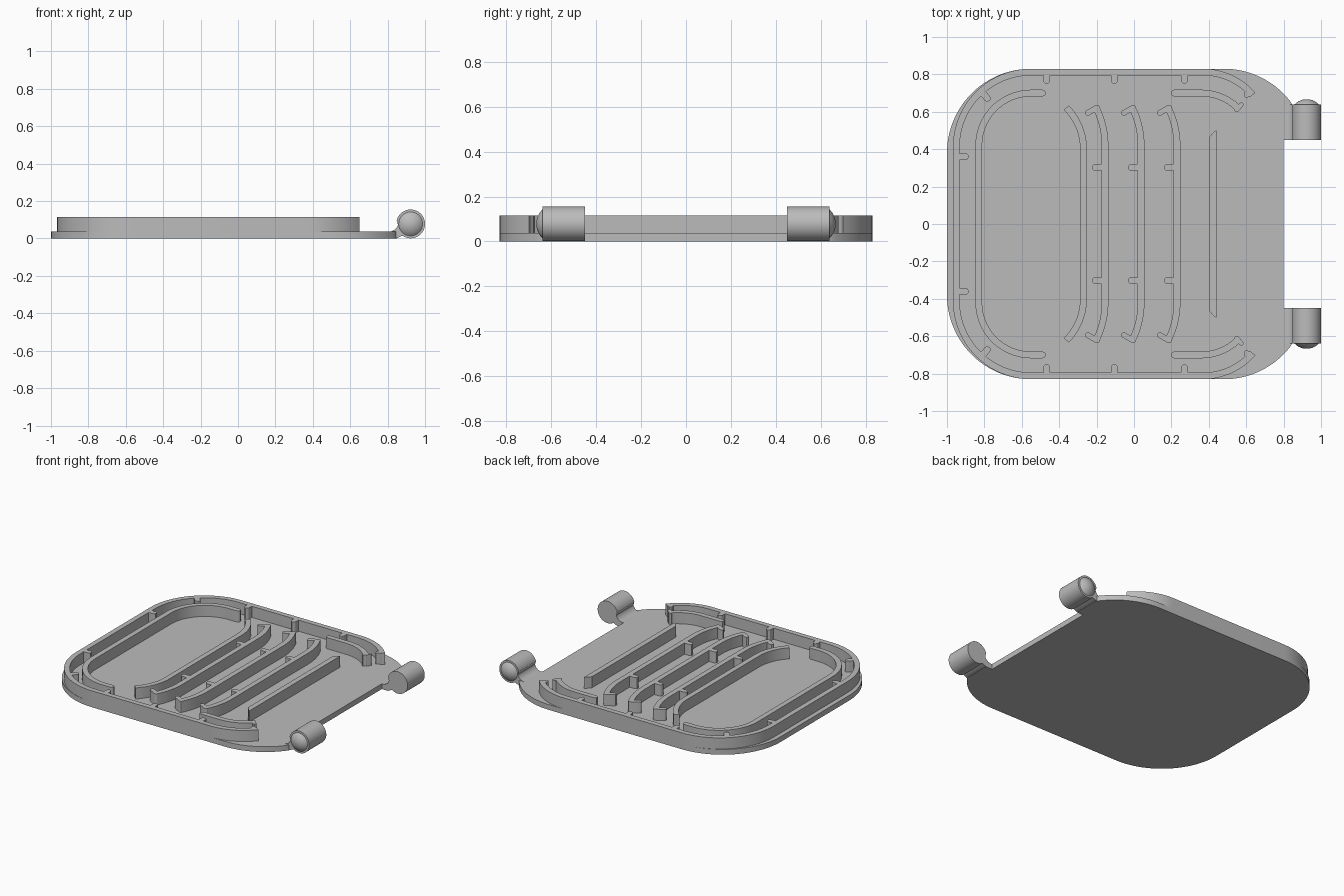
import bpy, bmesh
from math import sin, cos, pi, radians, sqrt
from mathutils import Vector

cube = bpy.data.objects.get("Cube")
if cube:
    bpy.data.objects.remove(cube, do_unlink=True)

FLOOR, RIM, THICK = 0.037, 0.115, 0.036

grey = bpy.data.materials.new("plain grey")
grey.use_nodes = True
grey.diffuse_color = (0.5, 0.5, 0.5, 1)
grey.node_tree.nodes["Principled BSDF"].inputs["Base Color"].default_value = (0.5, 0.5, 0.5, 1)


def finish(name, bm):
    bmesh.ops.recalc_face_normals(bm, faces=bm.faces)
    mesh = bpy.data.meshes.new(name)
    bm.to_mesh(mesh)
    bm.free()
    mesh.materials.append(grey)
    ob = bpy.data.objects.new(name, mesh)
    bpy.context.collection.objects.link(ob)
    bpy.ops.object.select_all(action='DESELECT')
    ob.select_set(True)
    bpy.context.view_layer.objects.active = ob
    bpy.ops.object.shade_smooth_by_angle(angle=radians(30))
    return ob


def extruded(points, offset):
    """Solid made from an outline of 3D points swept along offset."""
    bm = bmesh.new()
    face = bm.faces.new([bm.verts.new(p) for p in points])
    new = bmesh.ops.extrude_face_region(bm, geom=[face])["geom"]
    bmesh.ops.translate(bm, vec=offset, verts=[v for v in new if isinstance(v, bmesh.types.BMVert)])
    return bm


def upright(name, outline):
    pts = [(x, y, FLOOR) for x, y in outline]
    return finish(name, extruded(pts, (0, 0, RIM - FLOOR)))


def arc(cx, cy, r, a0, a1, n=16):
    return [(cx + r * cos(radians(a0 + (a1 - a0) * i / n)),
             cy + r * sin(radians(a0 + (a1 - a0) * i / n))) for i in range(n + 1)]


def flip(path):
    return [(x, -y) for x, y in path]


def ribbon(name, path, width=THICK, rounded=True):
    """Thin upright wall following a path, with round or square ends."""
    p = [Vector(q) for q in path]
    half = width / 2
    left, right = [], []
    for i, q in enumerate(p):
        d = (p[min(i + 1, len(p) - 1)] - p[max(i - 1, 0)]).normalized()
        n = Vector((-d.y, d.x)) * half
        left.append(q + n)
        right.append(q - n)

    def cap(centre, start):
        if not rounded:
            return []
        out = []
        for k in range(1, 6):
            a = -pi * k / 6
            out.append(centre + Vector((start.x * cos(a) - start.y * sin(a),
                                        start.x * sin(a) + start.y * cos(a))))
        return out

    outline = left + cap(p[-1], left[-1] - p[-1]) + right[::-1] + cap(p[0], right[0] - p[0])
    return upright(name, [tuple(q) for q in outline])


# Base plate with rounded corners and a notch between the hinges
half = arc(-0.55, 0.38, 0.45, 180, 90, 24) + arc(0.48, 0.38, 0.45, 90, 37, 18)
half += [(0.85, 0.63), (0.85, 0.45), (0.80, 0.45)]
plate = extruded([(x, y, 0) for x, y in half + flip(half)[::-1]], (0, 0, FLOOR))
notch = [e for e in plate.edges if all(abs(v.co.x - 0.8) < 1e-4 and v.co.z < 1e-4 for v in e.verts)]
bmesh.ops.bevel(plate, geom=notch, offset=0.02, segments=4, profile=0.5, affect='EDGES')
finish("base_plate", plate)

# Outer rim wall, open on the hinge side
half = arc(-0.55, 0.412, 0.4, 180, 90, 24) + arc(0.37, 0.462, 0.35, 90, 41)
ribbon("outer_rim", flip(half)[::-1] + half, rounded=False)

# Inner ring on the side away from the hinges
half = arc(-0.55, 0.42, 0.28, 180, 90, 20) + [(-0.49, 0.70)]
ribbon("inner_ring", flip(half)[::-1] + half)

# Long rib with curved ends
half = arc(-0.584, 0.4, 0.314, 0, 45)
ribbon("curved_rib", flip(half)[::-1] + half, rounded=False)

# Three hooked ribs with side pegs
for i, x in enumerate((-0.155, 0.038, 0.23)):
    half = arc(x - 0.45, 0.42, 0.45, 0, 27)
    ribbon(f"hooked_rib_{i + 1}", flip(half)[::-1] + half, rounded=False)
    for side in (1, -1):
        tag = "back" if side > 0 else "front"
        ribbon(f"rib_hook_{i + 1}_{tag}", [(x - 0.043, side * 0.622), (x - 0.092, side * 0.594)], 0.03)
        ribbon(f"rib_peg_{i + 1}_{tag}", [(x, side * 0.303), (x - 0.052, side * 0.303)])

# Straight rib with slanted ends
half = [(0.403, 0.465), (0.43, 0.497), (0.44, 0.5)]
upright("straight_rib", half + flip(half)[::-1])

for side, tag in ((1, "back"), (-1, "front")):
    def place(path):
        return path if side > 0 else flip(path)

    # Short inner wall with a crossbar, and the barb at the rim end
    ribbon(f"short_wall_{tag}", place([(0.215, 0.7)] + arc(0.36, 0.422, 0.278, 90, 46)))
    ribbon(f"short_wall_bar_{tag}", place([(0.574, 0.638), (0.548, 0.61)]), 0.024)
    upright(f"rim_barb_{tag}", place([(0.65, 0.70), (0.598, 0.672), (0.588, 0.682), (0.592, 0.705), (0.63, 0.72)]))

    # Pegs along the inside of the rim
    for i, x in enumerate((-0.467, -0.105, 0.27)):
        ribbon(f"rim_peg_{i + 1}_{tag}", place([(x, 0.81), (x, 0.768)]))
    ribbon(f"end_peg_{tag}", place([(-0.945, 0.36), (-0.902, 0.36)]))
    d = Vector((cos(radians(132)), sin(radians(132))))
    c = Vector((-0.55, 0.412))
    ribbon(f"corner_peg_{tag}", place([tuple(c + d * 0.395), tuple(c + d * 0.35)]))

    # Hinge knuckle blended into the plate
    cx, cz, r = 0.923, 0.078, 0.077
    profile = [(0.80, 0.005), (0.80, FLOOR)] + arc(0.807, 0.087, 0.05, 270, 345, 8)
    profile += arc(cx, cz, r, 165, -125, 40)
    profile += [(0.85, 0.002)]
    knuckle = extruded([(x, side * 0.45, z) for x, z in profile], (0, side * 0.19, 0))
    finish(f"hinge_knuckle_{tag}", knuckle)

    # Domed pivot on the outer end of the knuckle
    base, rise = 0.064, 0.027
    ball = (base * base + rise * rise) / (2 * rise)
    dome = bmesh.new()
    rings = 8
    prof = []
    for k in range(rings + 1):
        rad = base * (1 - k / rings)
        prof.append(dome.verts.new((cx + rad, side * (0.64 + rise - ball + sqrt(ball ** 2 - rad ** 2)), cz)))
    edges = [dome.edges.new(pair) for pair in zip(prof, prof[1:])]
    bmesh.ops.spin(dome, geom=prof + edges, cent=(cx, 0, cz), axis=(0, side, 0),
                   angle=2 * pi, steps=32)
    bmesh.ops.remove_doubles(dome, verts=dome.verts, dist=1e-4)
    bmesh.ops.holes_fill(dome, edges=[e for e in dome.edges if e.is_boundary], sides=0)
    finish(f"hinge_pivot_{tag}", dome)
